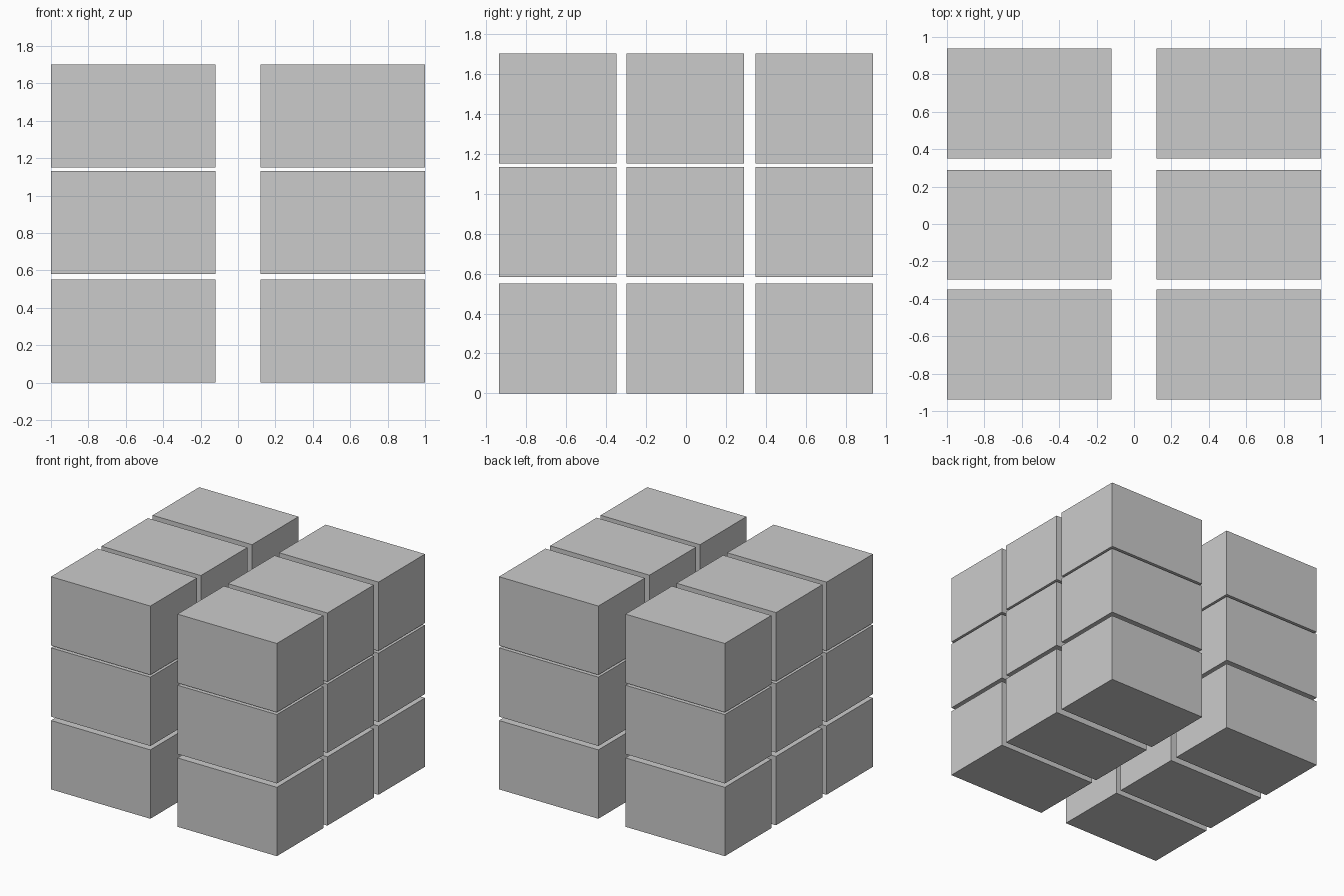
import bpy

if "Cube" in bpy.data.objects:
    bpy.data.objects.remove(bpy.data.objects["Cube"])

SIZE = (0.88, 0.588, 0.551)
COLUMNS = (-0.56, 0.56)             # x centres, wide aisle between
ROWS = (-0.643, -0.004, 0.643)      # y centres
LEVELS = (0.0, 0.582, 1.151)        # z of each box's underside


def add_box(name, x, y, base):
    bpy.ops.mesh.primitive_cube_add(size=1, location=(x, y, base + SIZE[2] / 2))
    box = bpy.context.object
    box.name = name
    box.scale = SIZE
    bpy.ops.object.transform_apply(location=False, rotation=False, scale=True)


# Two stacks of boxes, three deep and three high
for side, x in zip(("left", "right"), COLUMNS):
    for row, y in zip(("front", "middle", "back"), ROWS):
        for level, z in zip(("bottom", "centre", "top"), LEVELS):
            add_box(f"box_{side}_{row}_{level}", x, y, z)
